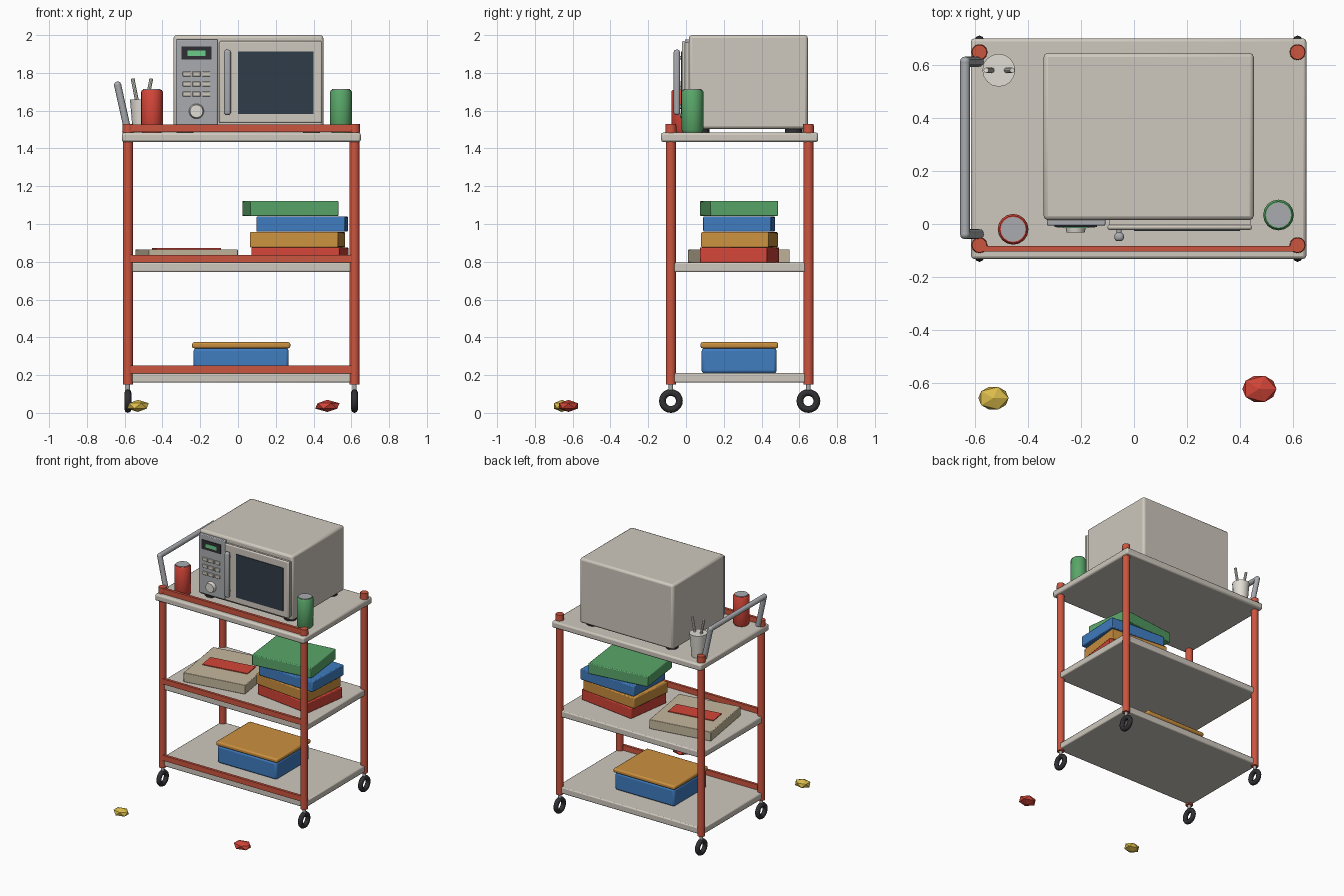
import bpy
from math import radians, pi
from mathutils import Vector

if "Cube" in bpy.data.objects:
    bpy.data.objects.remove(bpy.data.objects["Cube"])

MATS = {}
COLORS = {
    "red": (0.65, 0.06, 0.04), "frame_red": (0.6, 0.09, 0.05), "orange": (0.6, 0.28, 0.05),
    "blue": (0.05, 0.2, 0.52), "green": (0.1, 0.38, 0.14), "cream": (0.62, 0.58, 0.51),
    "card": (0.55, 0.47, 0.33), "yellow": (0.7, 0.5, 0.07), "black": (0.03, 0.03, 0.035),
    "glass": (0.03, 0.045, 0.065), "lcd": (0.15, 0.6, 0.25), "steel": (0.4, 0.41, 0.43),
    "white": (0.75, 0.72, 0.66),
}


def finish(o, name, color):
    o.name = name
    if color not in MATS:
        m = bpy.data.materials.new(color)
        m.diffuse_color = (*COLORS[color], 1)
        m.use_nodes = True
        m.node_tree.nodes["Principled BSDF"].inputs["Base Color"].default_value = m.diffuse_color
        MATS[color] = m
    o.data.materials.append(MATS[color])
    return o


def box(name, color, x, y, z, bevel=0.0, rot=0, segs=2):
    """Box from (min, max) ranges, turned about its own centre."""
    c = [(a + b) / 2 for a, b in (x, y, z)]
    bpy.ops.mesh.primitive_cube_add(size=1, location=c, rotation=(0, 0, radians(rot)))
    o = bpy.context.object
    o.scale = [b - a for a, b in (x, y, z)]
    bpy.ops.object.transform_apply(location=False, rotation=False, scale=True)
    if bevel:
        m = o.modifiers.new("bevel", 'BEVEL')
        m.width, m.segments = bevel, segs
        bpy.ops.object.shade_smooth_by_angle(angle=radians(35))
    return finish(o, name, color)


def rod(name, color, a, b, r, r2=None, sides=16):
    """Round bar or cone from point a to point b."""
    a, b = Vector(a), Vector(b)
    d = b - a
    bpy.ops.mesh.primitive_cone_add(vertices=sides, radius1=r, radius2=r if r2 is None else r2,
                                    depth=d.length, location=(a + b) / 2,
                                    rotation=d.to_track_quat('Z', 'Y').to_euler())
    bpy.ops.object.shade_smooth_by_angle(angle=radians(40))
    return finish(bpy.context.object, name, color)


def lathe(name, color, profile, loc, sides=16):
    """Closed turned shape from (radius, height) points."""
    verts, n = [], sides
    for r, z in profile:
        for i in range(n):
            v = Vector((r, 0, z))
            v.rotate(Vector((1, 0, 0)).rotation_difference(Vector((1, 0, 0))))
            from_angle = 2 * pi * i / n
            import math
            verts.append((r * math.cos(from_angle), r * math.sin(from_angle), z))
    faces = [(k * n + i, k * n + (i + 1) % n, (k + 1) * n + (i + 1) % n, (k + 1) * n + i)
             for k in range(len(profile) - 1) for i in range(n)]
    faces += [tuple(reversed(range(n))), tuple(range(len(verts) - n, len(verts)))]
    me = bpy.data.meshes.new(name)
    me.from_pydata(verts, [], faces)
    o = bpy.data.objects.new(name, me)
    bpy.context.collection.objects.link(o)
    o.location = loc
    bpy.ops.object.select_all(action='DESELECT')
    o.select_set(True)
    bpy.context.view_layer.objects.active = o
    bpy.ops.object.shade_smooth_by_angle(angle=radians(40))
    return finish(o, name, color)


# shelves and front rails
box("top_shelf", "cream", (-0.615, 0.65), (-0.132, 0.7), (1.434, 1.484), 0.012)
for name, z in (("middle", 0.745), ("lower", 0.16)):
    box(name + "_shelf", "cream", (-0.6, 0.634), (-0.09, 0.66), (z, z + 0.05), 0.008)
for name, z in (("top", 1.487), ("middle", 0.795), ("lower", 0.209)):
    box(name + "_rail", "frame_red", (-0.58, 0.615), (-0.103, -0.083), (z, z + 0.041))

# posts with casters
for sx, x in (("left", -0.583), ("right", 0.617)):
    for sy, y in (("front", -0.08), ("back", 0.648)):
        tag = f"{sy}_{sx}_"
        rod(tag + "post", "frame_red", (x, y, 0.15), (x, y, 1.5), 0.027, sides=12)
        rod(tag + "post_cap", "frame_red", (x, y, 1.485), (x, y, 1.53), 0.03, 0.028, sides=12)
        rod(tag + "caster_stem", "steel", (x, y, 0.105), (x, y, 0.16), 0.012, sides=10)
        bpy.ops.mesh.primitive_torus_add(major_segments=20, minor_segments=8, major_radius=0.045,
                                         minor_radius=0.018, location=(x, y, 0.063),
                                         rotation=(0, pi / 2, 0))
        bpy.ops.object.shade_smooth_by_angle(angle=radians(60))
        finish(bpy.context.object, tag + "caster_wheel", "black")

# push handle, bent pipe at the left end
path = [(-0.585, -0.038, 1.5), (-0.637, -0.038, 1.735), (-0.637, 0.612, 1.735), (-0.585, 0.612, 1.5)]
for i, part in enumerate(("front_arm", "grip", "back_arm")):
    rod("push_handle_" + part, "steel", path[i], path[i + 1], 0.019, sides=12)
for i in (1, 2):
    bpy.ops.mesh.primitive_uv_sphere_add(segments=12, ring_count=8, radius=0.0195, location=path[i])
    bpy.ops.object.shade_smooth()
    finish(bpy.context.object, "push_handle_elbow", "steel")

# microwave body, feet, door
box("microwave_body", "cream", (-0.341, 0.452), (0.015, 0.645), (1.503, 2.0), 0.016)
for x in (-0.28, 0.39):
    for y in (0.08, 0.57):
        rod("microwave_foot", "black", (x, y, 1.482), (x, y, 1.51), 0.045)
box("door", "cream", (-0.1, 0.445), (-0.022, -0.003), (1.534, 1.968), 0.008)
box("door_backing", "cream", (-0.095, 0.44), (-0.006, 0.02), (1.54, 1.96))
box("door_window", "glass", (0.0, 0.4), (-0.027, -0.015), (1.582, 1.913))
box("door_handle", "steel", (-0.074, -0.038), (-0.065, -0.032), (1.577, 1.923), 0.013, segs=3)
for z in (1.62, 1.88):
    rod("door_handle_mount", "steel", (-0.056, -0.04, z), (-0.056, -0.015, z), 0.01, sides=10)

# control panel with display, keys and dial
box("control_panel", "steel", (-0.328, -0.108), (-0.006, 0.02), (1.525, 1.977), 0.005)
box("display_frame", "black", (-0.3, -0.14), (-0.012, 0.0), (1.87, 1.94))
box("display", "lcd", (-0.267, -0.172), (-0.015, -0.005), (1.89, 1.918))
for x in (-0.272, -0.22, -0.168):
    for z in (1.794, 1.741, 1.688):
        box("key", "cream", (x - 0.021, x + 0.021), (-0.014, 0), (z - 0.013, z + 0.013), 0.003)
rod("dial", "white", (-0.22, 0.0, 1.597), (-0.22, -0.032, 1.597), 0.041, 0.034, sides=20)

# drink cans
for color, x, y in (("red", -0.456, -0.02), ("green", 0.545, 0.034)):
    lathe(color + "_can", color, [(0.05, 0), (0.058, 0.014), (0.058, 0.216), (0.051, 0.226)],
          (x, y, 1.484))
    rod(color + "_can_lid", "steel", (x, y, 1.7), (x, y, 1.714), 0.047)

# cup with two sticks
rod("cup", "white", (-0.51, 0.58, 1.484), (-0.51, 0.58, 1.66), 0.047, 0.062)
rod("left_stick", "white", (-0.525, 0.58, 1.6), (-0.558, 0.58, 1.77), 0.01, sides=8)
rod("right_stick", "white", (-0.492, 0.58, 1.6), (-0.459, 0.58, 1.77), 0.01, sides=8)

# book stack
books = [("red", 0.328, 0.283, -8, 0.795), ("orange", 0.315, 0.283, -6, 0.876),
         ("blue", 0.34, 0.281, -2.5, 0.959), ("green", 0.277, 0.281, 7, 1.042)]
for color, x, y, rot, z in books:
    box(color + "_book", color, (x - 0.235, x + 0.235), (y - 0.18, y + 0.18), (z, z + 0.081),
        0.006, rot)

# flat carton with label
box("flat_carton", "card", (-0.51, -0.034), (0.045, 0.515), (0.795, 0.866), 0.004, 9)
box("carton_label", "red", (-0.447, -0.097), (0.215, 0.345), (0.86, 0.872), 0, 9)

# lidded storage box
box("storage_box", "blue", (-0.235, 0.268), (0.083, 0.48), (0.209, 0.343), 0.015)
box("storage_box_lid", "orange", (-0.243, 0.277), (0.077, 0.488), (0.342, 0.374), 0.01)

# faceted scraps on the floor
for color, x, y, sx, sy in (("yellow", -0.53, -0.657, 0.064, 0.05), ("red", 0.473, -0.622, 0.072, 0.058)):
    bpy.ops.mesh.primitive_ico_sphere_add(subdivisions=1, radius=1, location=(x, y, 0.037))
    bpy.context.object.scale = (sx, sy, 0.032)
    finish(bpy.context.object, color + "_scrap", color)
